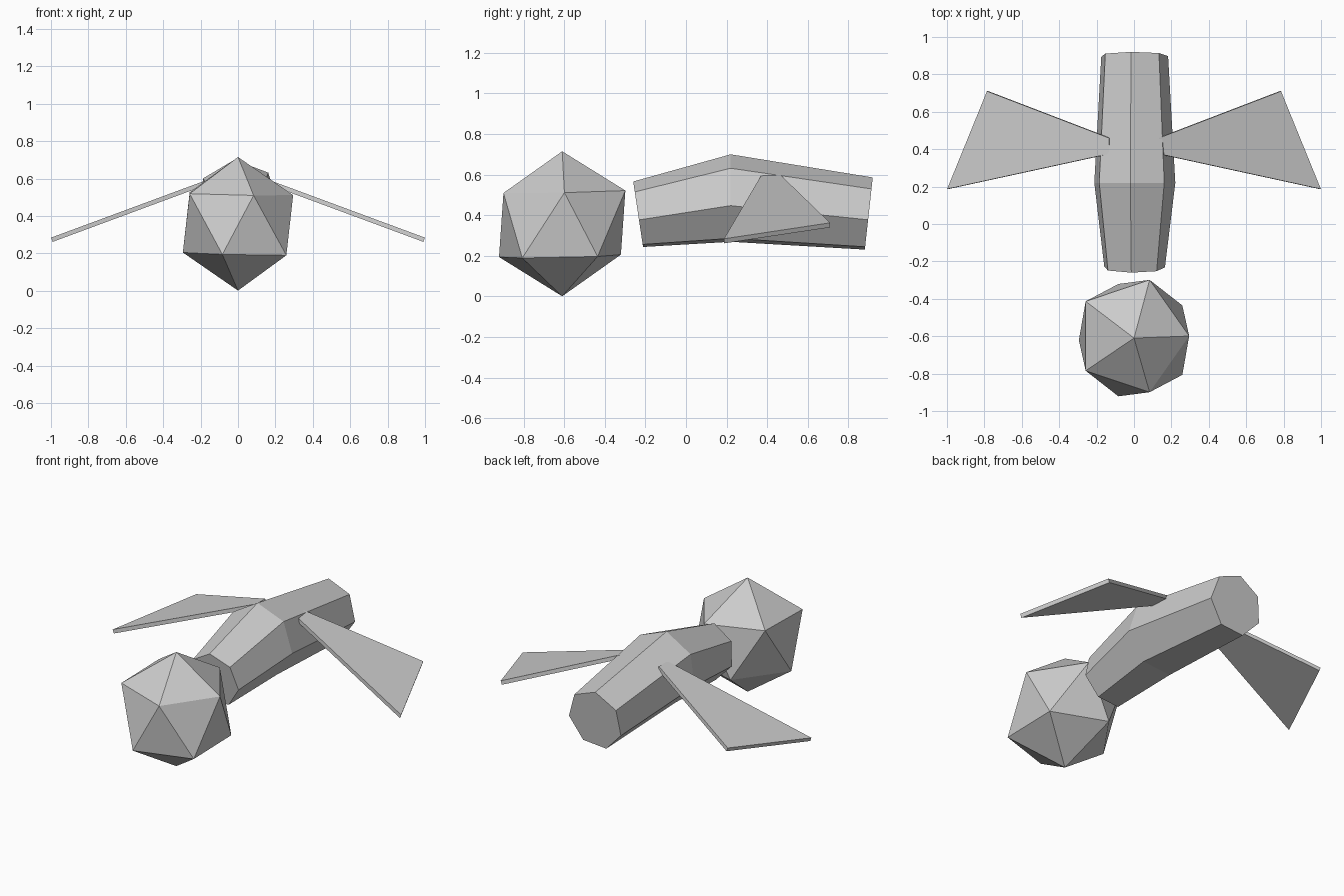
import bpy, bmesh, math
from mathutils import Vector

cube = bpy.data.objects.get("Cube")
if cube:
    bpy.data.objects.remove(cube, do_unlink=True)

grey = bpy.data.materials.new("light_grey")
grey.use_nodes = True
COLOUR = (0.6, 0.6, 0.6, 1)
grey.diffuse_color = COLOUR
grey.node_tree.nodes["Principled BSDF"].inputs["Base Color"].default_value = COLOUR


def finish(bm, name):
    """Turn a bmesh into a flat-shaded grey object."""
    bmesh.ops.recalc_face_normals(bm, faces=bm.faces)
    mesh = bpy.data.meshes.new(name)
    bm.to_mesh(mesh)
    bm.free()
    mesh.materials.append(grey)
    obj = bpy.data.objects.new(name, mesh)
    bpy.context.collection.objects.link(obj)
    return obj


# Head: faceted ball, very slightly sheared around its waist
bm = bmesh.new()
bmesh.ops.create_icosphere(bm, subdivisions=1, radius=1)
for v in bm.verts:
    x, y, z = v.co
    side = 0 if abs(z) > 0.9 else math.copysign(0.011, z)
    v.co = (0.342 * x - side, 0.353 * y + side - 0.61,
            0.357 * z + 0.358 + 0.007 * (y - x))
finish(bm, "head")

# Body: seven-sided tube, thickest in the middle, with tilted ends
SIDES = 7
bm = bmesh.new()
rings = []
for y, z, radius, tilt in ((-0.235, 0.40, 0.167, -0.15),
                           (0.22, 0.478, 0.223, 0),
                           (0.90, 0.403, 0.184, 0.11)):
    ring = []
    for i in range(SIDES):
        a = math.radians(95) + math.tau * i / SIDES
        dz = radius * math.sin(a)
        ring.append(bm.verts.new((radius * math.cos(a), y + tilt * dz, z + dz)))
    rings.append(ring)
for r0, r1 in zip(rings, rings[1:]):
    for i in range(SIDES):
        j = (i + 1) % SIDES
        bm.faces.new((r0[i], r0[j], r1[j], r1[i]))
bm.faces.new(rings[0])
bm.faces.new(rings[-1])
finish(bm, "body")

# Wings: thin drooping blades that widen towards the tip
OUTLINE = ((0.13, 0.375), (0.995, 0.187), (0.782, 0.71), (0.13, 0.46))
SLOPE = 0.37
for name, side in (("left_wing", 1), ("right_wing", -1)):
    bm = bmesh.new()
    normal = Vector((SLOPE * side, 0, 1)).normalized() * 0.012
    layers = []
    for offset in (normal, -normal):
        layers.append([bm.verts.new(Vector((side * x, y, 0.271 + SLOPE * (1 - x))) + offset)
                       for x, y in OUTLINE])
    top, bottom = layers
    bm.faces.new(top)
    bm.faces.new(bottom)
    for i in range(4):
        j = (i + 1) % 4
        bm.faces.new((top[i], top[j], bottom[j], bottom[i]))
    finish(bm, name)
